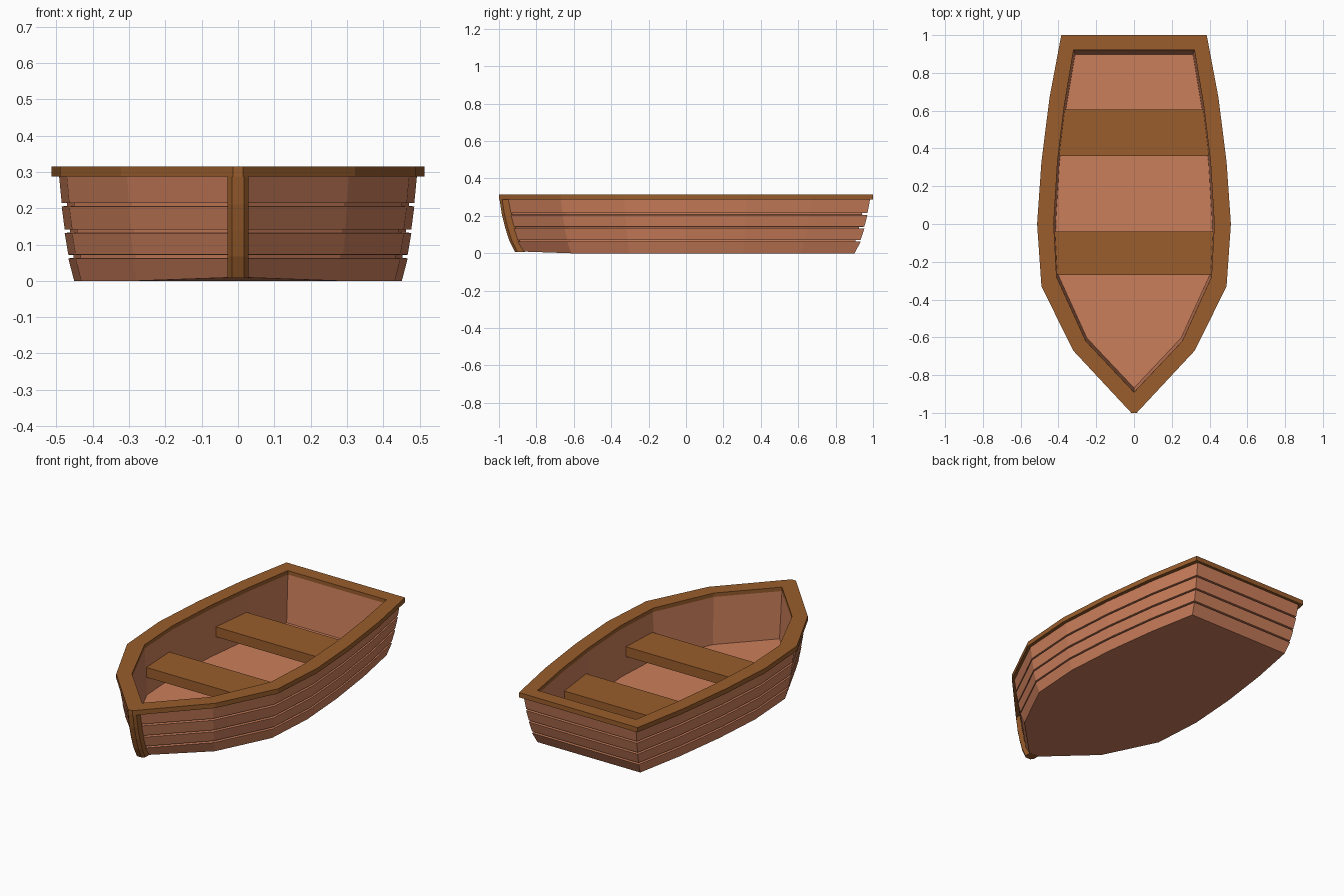
import bpy
import bmesh

cube = bpy.data.objects.get("Cube")
if cube:
    bpy.data.objects.remove(cube, do_unlink=True)


def material(name, color):
    mat = bpy.data.materials.new(name)
    mat.use_nodes = True
    mat.diffuse_color = (*color, 1)
    bsdf = next(n for n in mat.node_tree.nodes if n.type == 'BSDF_PRINCIPLED')
    bsdf.inputs["Base Color"].default_value = (*color, 1)
    return mat


plank_wood = material("Reddish plank wood", (0.60, 0.21, 0.105))
trim_wood = material("Brown trim wood", (0.32, 0.11, 0.025))


def loop(half, z, scale=1.0):
    """Full closed outline at height z from the +x half, listed stern to bow."""
    mirrored = [(-x, y) for x, y in reversed(half) if x > 0]
    return [(x * scale, y * scale, z) for x, y in half + mirrored]


def loft(name, rings, mat, ring_shaped=False):
    """Skin matching rings; either cap both ends or join last ring to first."""
    bm = bmesh.new()
    rows = [[bm.verts.new(p) for p in ring] for ring in rings]
    pairs = list(zip(rows, rows[1:]))
    if ring_shaped:
        pairs.append((rows[-1], rows[0]))
    else:
        bm.faces.new(rows[0])
        bm.faces.new(rows[-1])
    n = len(rows[0])
    for a, b in pairs:
        for i in range(n):
            j = (i + 1) % n
            bm.faces.new((a[i], a[j], b[j], b[i]))
    bmesh.ops.recalc_face_normals(bm, faces=bm.faces)
    mesh = bpy.data.meshes.new(name)
    bm.to_mesh(mesh)
    bm.free()
    mesh.materials.append(mat)
    obj = bpy.data.objects.new(name, mesh)
    bpy.context.collection.objects.link(obj)
    return obj


# Half outlines, stern to bow
hull_half = [(0.365, 0.985), (0.425, 0.67), (0.47, 0.33), (0.493, 0),
             (0.472, -0.33), (0.305, -0.67), (0, -0.98)]
inner_half = [(0.32, 0.92), (0.37, 0.62), (0.405, 0.33), (0.425, 0),
              (0.41, -0.28), (0.255, -0.62), (0, -0.89)]
rim_half = [(0.385, 1), (0.447, 0.67), (0.49, 0.33), (0.513, 0),
            (0.49, -0.33), (0.322, -0.67), (0.03, -0.983), (0.014, -1)]
rim_inner_half = inner_half[:-1] + [(0.004, -0.886), (0.001, -0.89)]

RIM_BOTTOM, RIM_TOP = 0.287, 0.315

# Hull: floor, inner wall, then four outer planks separated by grooves
rings = [loop(inner_half, 0.02, 0.975),
         loop(inner_half, RIM_BOTTOM + 0.005),
         loop(hull_half, RIM_BOTTOM + 0.005)]
for z, s in [(0.21, 0.985), (0.137, 0.968), (0.067, 0.948)]:
    for dz, k in [(0.005, 1), (0.004, 0.97), (-0.004, 0.97), (-0.005, 1)]:
        rings.append(loop(hull_half, z + dz, s * k))
bottom = loop(hull_half, 0, 0.915)
bottom = [(x, y, 0.01 if x == 0 else z) for x, y, z in bottom]
rings.append(bottom)
loft("hull", rings, plank_wood)

# Flat rim around the top edge
loft("rim", [loop(rim_half, RIM_BOTTOM), loop(rim_half, RIM_TOP),
             loop(rim_inner_half, RIM_TOP), loop(rim_inner_half, RIM_BOTTOM)],
     trim_wood, ring_shaped=True)

# Curved stem post following the bow
stem_rings = []
for z, front in [(0.008, -0.915), (0.067, -0.945), (0.137, -0.967),
                 (0.21, -0.985), (0.295, -0.998)]:
    section = [(0.029, front + 0.055), (0.029, front + 0.014), (0.016, front)]
    stem_rings.append(loop(section, z))
loft("stem_post", stem_rings, trim_wood)

# Bench seats, tapered to meet the sides
for name, y0, w0, y1, w1 in [("front_bench", -0.27, 0.412, -0.04, 0.425),
                             ("rear_bench", 0.36, 0.405, 0.605, 0.372)]:
    half = [(w1, y1), (w0, y0)]
    loft(name, [loop(half, 0.12), loop(half, 0.178)], trim_wood)
